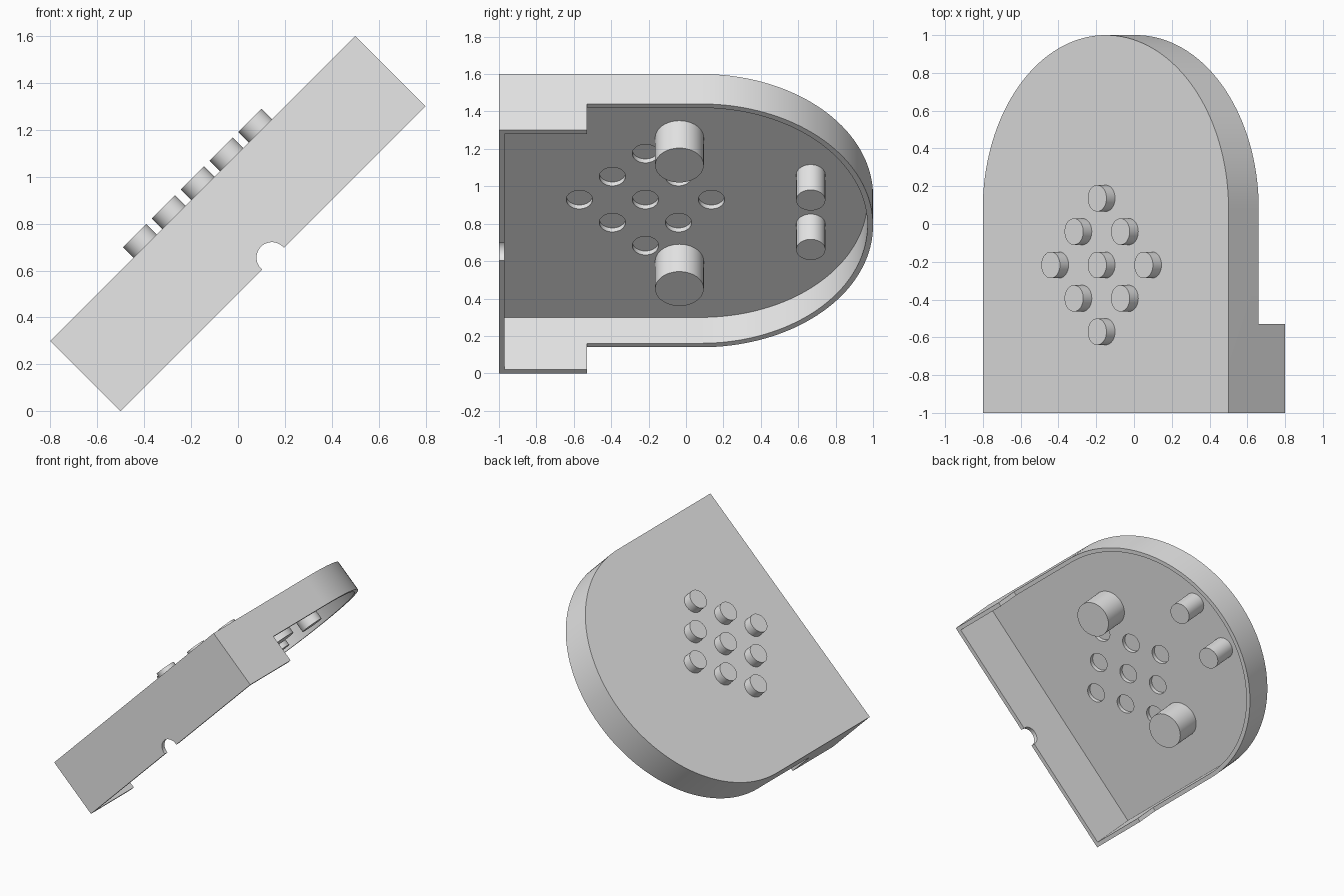
import bpy, bmesh, math
from mathutils import Matrix, Vector

cube = bpy.data.objects.get("Cube")
if cube:
    bpy.data.objects.remove(cube, do_unlink=True)

grey = bpy.data.materials.new("light grey plastic")
grey.use_nodes = True
COLOUR = (0.8, 0.8, 0.8, 1)
grey.diffuse_color = COLOUR
grey.node_tree.nodes["Principled BSDF"].inputs["Base Color"].default_value = COLOUR

# Parts are built flat, then leaned 45 degrees about the y axis
TILT = Matrix.Translation((0, 0, 0.8)) @ Matrix.Rotation(math.radians(-45), 4, 'Y')
R = 0.92            # half width and radius of the rounded end
ARC_Y = 0.08        # centre of the rounded end
TOP = 0.212         # upper face of the shell
RIM = -0.014        # lower edge of the shallow rim
WALL = 0.03


def prism(name, outline, low, high):
    """Extrude a flat outline from one height to another."""
    bm = bmesh.new()
    base = bm.faces.new([bm.verts.new((x, y, low)) for x, y in outline])
    new = bmesh.ops.extrude_face_region(bm, geom=[base])["geom"]
    moved = [g for g in new if isinstance(g, bmesh.types.BMVert)]
    bmesh.ops.translate(bm, verts=moved, vec=Vector((0, 0, high - low)))
    bmesh.ops.recalc_face_normals(bm, faces=bm.faces)
    mesh = bpy.data.meshes.new(name)
    bm.to_mesh(mesh)
    bm.free()
    mesh.materials.append(grey)
    obj = bpy.data.objects.new(name, mesh)
    bpy.context.collection.objects.link(obj)
    return obj


def circle(x, y, r, n=48):
    return [(x + r * math.cos(2 * math.pi * i / n),
             y + r * math.sin(2 * math.pi * i / n)) for i in range(n)]


def arch(r, front, n=72):
    """Straight front with a half-round rear."""
    arc = [(r * math.cos(math.pi * i / n), ARC_Y + r * math.sin(math.pi * i / n))
           for i in range(n + 1)]
    return [(r, front)] + arc + [(-r, front)]


def rectangle(x, y0, y1):
    return [(-x, y0), (x, y0), (x, y1), (-x, y1)]


def cut(obj, cutter):
    cutter.hide_render = True
    mod = obj.modifiers.new("cut", 'BOOLEAN')
    mod.operation = 'DIFFERENCE'
    mod.solver = 'EXACT'
    mod.object = cutter
    bpy.context.view_layer.objects.active = obj
    bpy.ops.object.modifier_apply(modifier=mod.name)
    bpy.data.objects.remove(cutter, do_unlink=True)


# Hollow shell: deep at the front, shallow around the rounded rear
shell = prism("shell", arch(R, -1), -TOP, TOP)
cut(shell, prism("cavity", arch(R - WALL, -1 + WALL), -1, TOP - WALL))
cut(shell, prism("rear_step", rectangle(2, -0.53, 2), -1, RIM))

# Cable notch in the lower edge of the front wall
notch = prism("notch", circle(0, 0, 0.066), -0.1, 0.1)
notch.data.transform(Matrix.Translation((0, -1, -0.205)) @ Matrix.Rotation(math.pi / 2, 4, 'X'))
cut(shell, notch)

# Diamond of nine buttons above matching holes
parts = [shell]
STEP = 0.174
for i in range(3):
    for j in range(3):
        x, y = (i - j) * STEP, -0.217 + (i + j - 2) * STEP * 1.015
        cut(shell, prism("hole", circle(x, y, 0.07), 0, 1))
        parts.append(prism("button", circle(x, y, 0.07), TOP, 0.276))

# Mirrored pairs of pegs under the top plate
for side, word in ((1, "left"), (-1, "right")):
    parts.append(prism(word + "_large_peg", circle(side * 0.467, -0.035, 0.13),
                       -0.025, TOP - WALL))
    parts.append(prism(word + "_small_peg", circle(side * 0.187, 0.667, 0.078),
                       -0.009, TOP - WALL))

# Lean every part and smooth the round sides
bpy.ops.object.select_all(action='DESELECT')
for part in parts:
    part.data.transform(TILT)
    part.select_set(True)
bpy.context.view_layer.objects.active = shell
bpy.ops.object.shade_smooth_by_angle(angle=math.radians(30))
